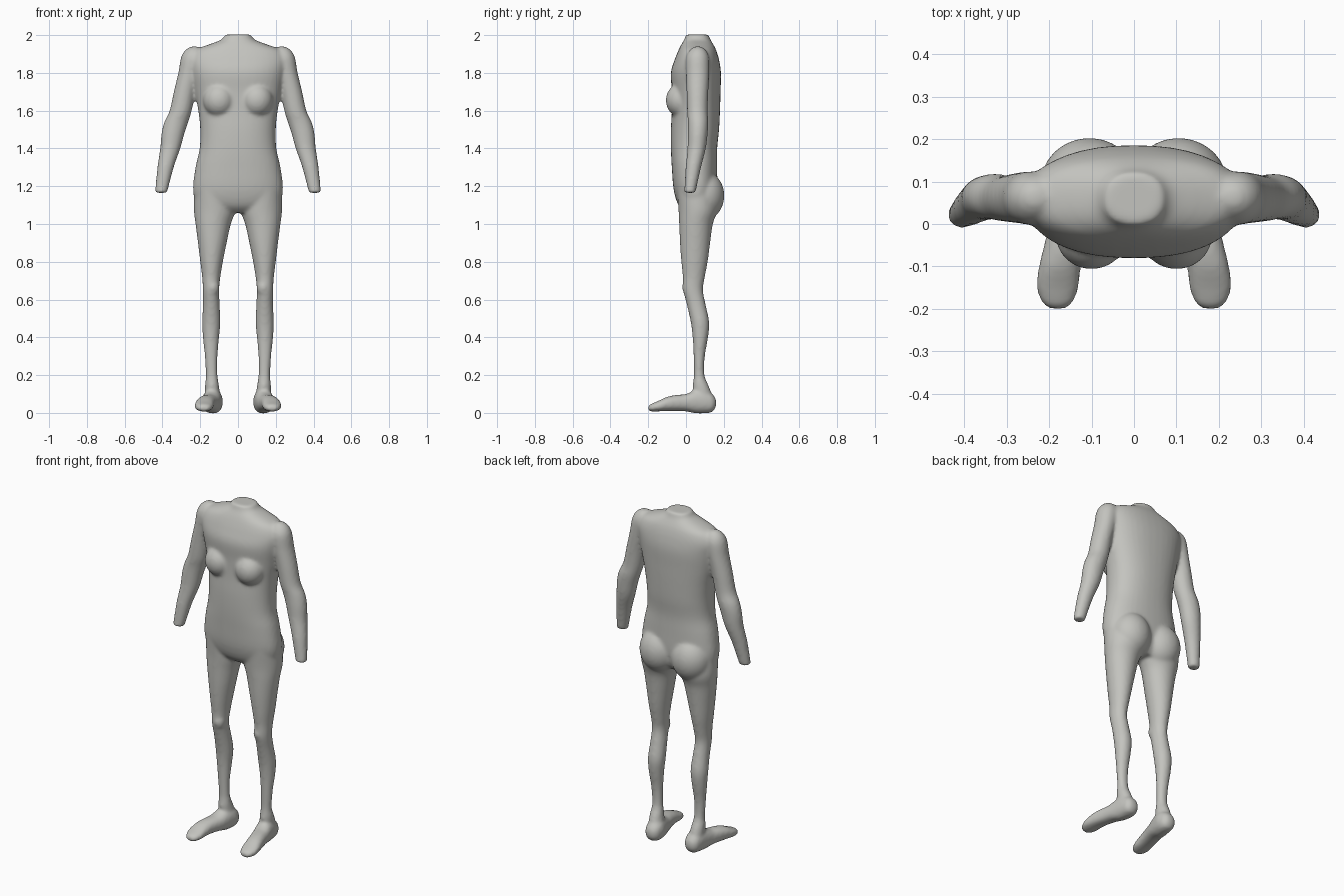
import bpy
import bmesh
from math import cos, sin, tau
from mathutils import Matrix, Vector

default_cube = bpy.data.objects.get("Cube")
if default_cube:
    bpy.data.objects.remove(default_cube, do_unlink=True)

SIDES = 40
STEPS = 4


def smooth_rows(rows):
    """Pass a smooth curve through the cross-section rows."""
    rows = [Vector(row) for row in rows]
    result = []
    for i in range(len(rows) - 1):
        before, start = rows[max(i - 1, 0)], rows[i]
        end, after = rows[i + 1], rows[min(i + 2, len(rows) - 1)]
        for step in range(STEPS):
            t = step / STEPS
            slope_start = (end - before) / 2
            slope_end = (after - start) / 2
            bend = 3 * (end - start) - 2 * slope_start - slope_end
            twist = 2 * (start - end) + slope_start + slope_end
            result.append(start + slope_start * t + bend * t * t + twist * t ** 3)
    return result + [rows[-1]]


def squared(value, roundness):
    return (abs(value) ** (2 / roundness)) * (1 if value >= 0 else -1)


def loft(bm, rows, side=1, along_y=False, roundness=2):
    """Each row is: position, x low, x high, depth low, depth high."""
    rings = []
    for position, left, right, low, high in smooth_rows(rows):
        ring = []
        for i in range(SIDES):
            angle = tau * i / SIDES
            across = (left + right + (right - left) * squared(cos(angle), roundness)) / 2
            deep = (low + high + (high - low) * squared(sin(angle), roundness)) / 2
            point = (across * side, position, deep) if along_y else (across * side, deep, position)
            ring.append(bm.verts.new(point))
        rings.append(ring)
    faces = [bm.faces.new(rings[0]), bm.faces.new(rings[-1])]
    for lower, upper in zip(rings, rings[1:]):
        for i in range(SIDES):
            j = (i + 1) % SIDES
            faces.append(bm.faces.new((lower[i], lower[j], upper[j], upper[i])))
    bmesh.ops.recalc_face_normals(bm, faces=faces)


def ellipsoid(bm, centre, radii):
    placement = Matrix.Translation(centre) @ Matrix.Diagonal((*radii, 1))
    bmesh.ops.create_uvsphere(bm, u_segments=32, v_segments=20, radius=1, matrix=placement)


# Torso rows: height, half width, front, back
torso = [
    (1.06, .1, 0, .12), (1.1, .21, -.04, .15), (1.18, .238, -.065, .165),
    (1.3, .225, -.075, .165), (1.4, .203, -.08, .165), (1.5, .2, -.08, .175),
    (1.6, .21, -.075, .18), (1.7, .23, -.075, .183), (1.8, .25, -.08, .185),
    (1.87, .26, -.06, .175), (1.92, .23, -.04, .16), (1.95, .155, -.025, .145),
    (1.975, .09, -.01, .13), (2.003, .068, 0, .12),
]

# Arm rows: height, inner x, outer x, front, back
arm = [
    (1.165, .375, .44, -.01, .05), (1.3, .34, .427, -.002, .08),
    (1.4, .305, .412, .008, .105), (1.48, .283, .405, .01, .115),
    (1.54, .263, .39, .01, .118), (1.6, .245, .362, .006, .115),
    (1.7, .225, .34, .003, .118), (1.8, .2, .316, 0, .123),
    (1.88, .18, .302, 0, .122), (1.92, .19, .28, .02, .105), (1.94, .215, .25, .045, .08),
]

# Leg rows: height, inner x, outer x, front, back
leg = [
    (.06, .09, .175, .045, .15), (.14, .1, .175, .035, .122),
    (.2, .108, .17, .042, .098), (.3, .108, .176, .04, .1),
    (.4, .1, .186, .035, .117), (.48, .093, .19, .025, .123),
    (.57, .097, .186, .005, .105), (.65, .1, .186, -.015, .09),
    (.72, .093, .19, -.017, .1), (.8, .08, .2, -.025, .115),
    (.9, .06, .212, -.032, .128), (1, .038, .225, -.036, .142),
    (1.08, .012, .234, -.04, .165), (1.2, .02, .23, -.05, .15),
]

# Foot rows: distance along y, inner x, outer x, sole, top
foot = [
    (-.2, .165, .195, .015, .032), (-.19, .146, .215, .008, .045),
    (-.15, .13, .23, .008, .062), (-.1, .125, .224, .01, .085),
    (-.05, .115, .212, .01, .095), (0, .1, .2, .008, .1),
    (.05, .088, .19, -.002, .12), (.1, .08, .182, -.002, .12),
    (.14, .09, .172, .005, .1), (.16, .112, .15, .035, .07),
]

bm = bmesh.new()
loft(bm, [(z, -half, half, front, back) for z, half, front, back in torso], roundness=2.3)
for side in (1, -1):
    loft(bm, arm, side)
    loft(bm, leg, side)
    loft(bm, foot, side, along_y=True, roundness=2.3)
    # Bust, buttock and kneecap
    ellipsoid(bm, (.1 * side, -.025, 1.655), (.085, .082, .09))
    ellipsoid(bm, (.105 * side, .095, 1.15), (.115, .108, .13))
    ellipsoid(bm, (.135 * side, .015, .665), (.036, .035, .05))

mesh = bpy.data.meshes.new("body")
bm.to_mesh(mesh)
bm.free()
body = bpy.data.objects.new("body", mesh)
bpy.context.collection.objects.link(body)

# Plain grey skin
grey = bpy.data.materials.new("warm grey")
grey.use_nodes = True
colour = (.55, .55, .52, 1)
grey.diffuse_color = colour
grey.node_tree.nodes["Principled BSDF"].inputs["Base Color"].default_value = colour
mesh.materials.append(grey)

# Fuse the parts into one continuous surface and soften the joins
fuse = body.modifiers.new("fuse", "REMESH")
fuse.mode = "VOXEL"
fuse.voxel_size = .009
fuse.use_smooth_shade = True
soften = body.modifiers.new("soften", "SMOOTH")
soften.factor = .5
soften.iterations = 8

bpy.context.view_layer.objects.active = body
body.select_set(True)
for modifier in ("fuse", "soften"):
    bpy.ops.object.modifier_apply(modifier=modifier)
bpy.ops.object.shade_smooth_by_angle(angle=.9)
